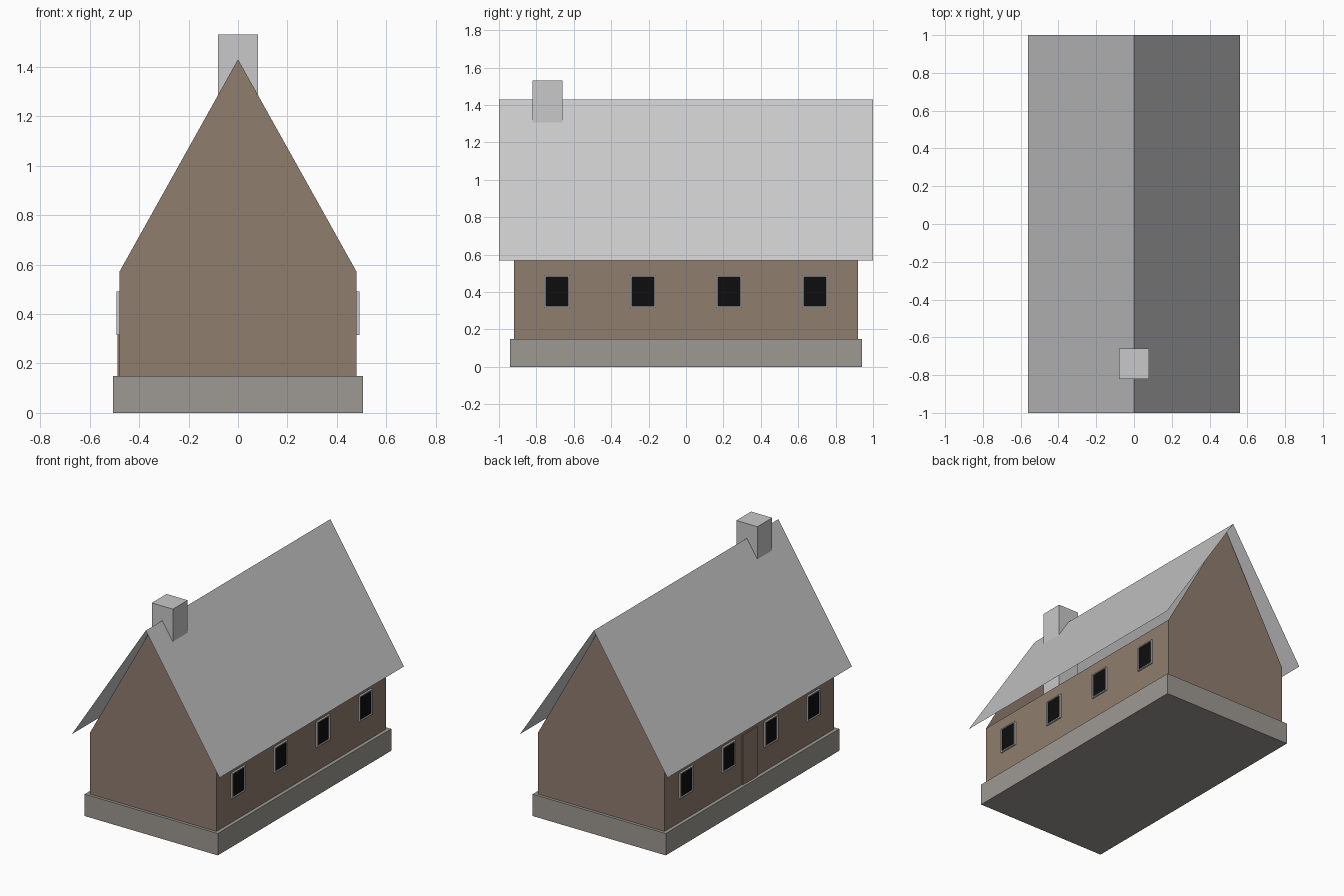
import bpy
import bmesh

if "Cube" in bpy.data.objects:
    bpy.data.objects.remove(bpy.data.objects["Cube"])


def srgb(h):
    return [(c / 12.92 if c <= 0.04045 else ((c + 0.055) / 1.055) ** 2.4)
            for c in (int(h[i:i + 2], 16) / 255 for i in (0, 2, 4))]


def material(name, h):
    m = bpy.data.materials.new(name)
    m.diffuse_color = (*srgb(h), 1)
    m.use_nodes = True
    m.node_tree.nodes["Principled BSDF"].inputs["Base Color"].default_value = m.diffuse_color
    return m


GREY = material("light_grey", "C8C8C8")
BROWN = material("brown_wall", "907D6F")
STONE = material("stone", "9D9992")
BLACK = material("dark_glass", "0D0D0D")


def add_object(name, bm, *mats):
    me = bpy.data.meshes.new(name)
    bm.to_mesh(me)
    bm.free()
    for m in mats:
        me.materials.append(m)
    ob = bpy.data.objects.new(name, me)
    bpy.context.collection.objects.link(ob)
    return ob


def box_mesh(x0, x1, y0, y1, z0, z1):
    bm = bmesh.new()
    bmesh.ops.create_cube(bm, size=1)
    for v in bm.verts:
        v.co = ((x0 + x1) / 2 + v.co.x * (x1 - x0),
                (y0 + y1) / 2 + v.co.y * (y1 - y0),
                (z0 + z1) / 2 + v.co.z * (z1 - z0))
    return bm


BASE_TOP, EAVE, RIDGE = 0.15, 0.57, 1.43
WX, WY = 0.48, 0.92

# Stone plinth
add_object("plinth", box_mesh(-0.505, 0.505, -0.94, 0.94, 0, BASE_TOP), STONE)

# Walls with pointed gables, open at the top under the roof
bm = bmesh.new()
profile = [(-WX, BASE_TOP), (WX, BASE_TOP), (WX, EAVE), (0, RIDGE), (-WX, EAVE)]
front = [bm.verts.new((x, -WY, z)) for x, z in profile]
back = [bm.verts.new((x, WY, z)) for x, z in profile]
bm.faces.new(front)
bm.faces.new(back[::-1])
bm.faces.new((front[1], back[1], back[2], front[2]))
bm.faces.new((front[4], back[4], back[0], front[0]))
add_object("walls", bm, BROWN)

# Thin roof sheets overhanging the walls
bm = bmesh.new()
rows = [[bm.verts.new((x, y, z)) for x, z in ((-0.56, EAVE), (0, RIDGE), (0.56, EAVE))]
        for y in (-1, 1)]
for i in range(2):
    bm.faces.new((rows[0][i], rows[0][i + 1], rows[1][i + 1], rows[1][i]))
bm.normal_update()
for f in bm.faces:
    if f.normal.z < 0:
        f.normal_flip()
add_object("roof", bm, GREY)

# Chimney running down through the ridge
add_object("chimney", box_mesh(-0.08, 0.08, -0.82, -0.66, BASE_TOP, 1.53), GREY)

# Door on the left wall
add_object("door", box_mesh(-0.487, -WX, -0.08, 0.08, BASE_TOP, 0.49), BROWN)

# Framed windows with recessed panes, four on each long side
for side, label in ((1, "right"), (-1, "left")):
    for i in range(4):
        y = -0.69 + 0.46 * i
        xs = sorted((side * WX, side * 0.492))
        bm = box_mesh(*xs, y - 0.07, y + 0.07, 0.315, 0.49)
        bm.normal_update()
        pane = next(f for f in bm.faces if f.normal.x * side > 0.9)
        bmesh.ops.inset_region(bm, faces=[pane], thickness=0.011)
        ring = bmesh.ops.extrude_face_region(bm, geom=[pane])
        bmesh.ops.delete(bm, geom=[pane], context='FACES_ONLY')
        for v in (g for g in ring["geom"] if isinstance(g, bmesh.types.BMVert)):
            v.co.x -= side * 0.008
        for f in (g for g in ring["geom"] if isinstance(g, bmesh.types.BMFace)):
            f.material_index = 1
        bmesh.ops.recalc_face_normals(bm, faces=bm.faces[:])
        add_object(f"{label}_window_{i + 1}", bm, GREY, BLACK)
